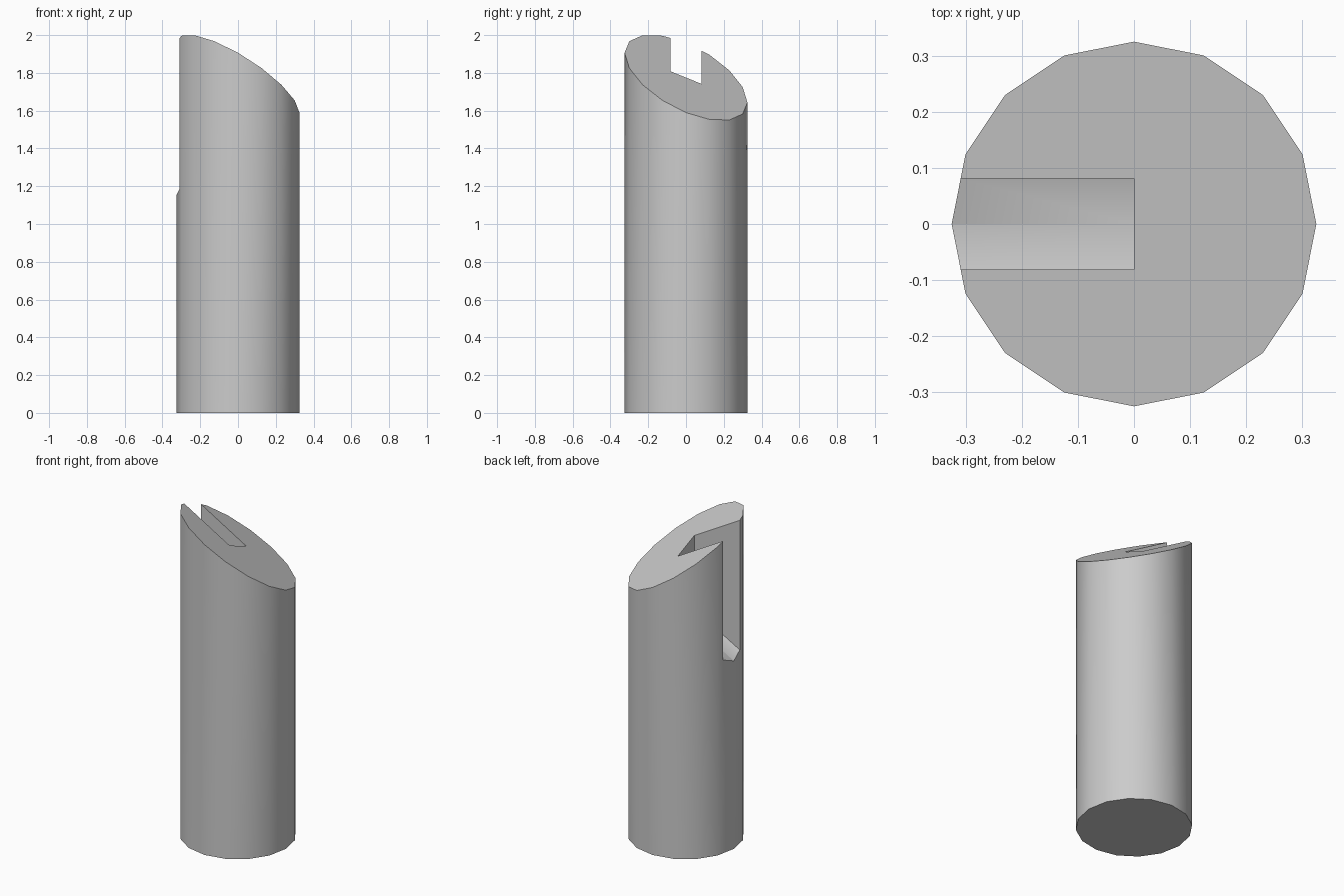
import bpy, bmesh, math
from mathutils import Vector

old = bpy.data.objects.get("Cube")
if old:
    bpy.data.objects.remove(old, do_unlink=True)

RADIUS = 0.325
SLOT_HALF = 0.081

grey = bpy.data.materials.new("plain grey")
grey.use_nodes = True
grey.diffuse_color = (0.6, 0.6, 0.6, 1)
grey.node_tree.nodes["Principled BSDF"].inputs["Base Color"].default_value = (0.6, 0.6, 0.6, 1)


def make_object(name, bm):
    bmesh.ops.recalc_face_normals(bm, faces=bm.faces)
    mesh = bpy.data.meshes.new(name)
    bm.to_mesh(mesh)
    bm.free()
    mesh.materials.append(grey)
    obj = bpy.data.objects.new(name, mesh)
    bpy.context.collection.objects.link(obj)
    return obj


# Sixteen-sided pin, cut off by a slanted plane
bm = bmesh.new()
ring = [bm.verts.new((RADIUS * math.cos(i * math.tau / 16),
                      RADIUS * math.sin(i * math.tau / 16), 0)) for i in range(16)]
base = bm.faces.new(ring)
top = bmesh.ops.extrude_face_region(bm, geom=[base], use_keep_orig=True)["geom"]
bmesh.ops.translate(bm, vec=(0, 0, 2.5),
                    verts=[v for v in top if isinstance(v, bmesh.types.BMVert)])
bmesh.ops.recalc_face_normals(bm, faces=bm.faces)
cut = bmesh.ops.bisect_plane(bm, geom=bm.verts[:] + bm.edges[:] + bm.faces[:],
                             plane_co=(0, 0, 1.775), plane_no=Vector((0.57, 0.405, 1)),
                             clear_outer=True)
bmesh.ops.contextual_create(bm, geom=[e for e in cut["geom_cut"]
                                      if isinstance(e, bmesh.types.BMEdge)])
pin = make_object("slanted_pin", bm)

# Slot cutter with a shallow V floor that rises towards the middle
bm = bmesh.new()
ends = []
for x in (-0.5, 0):
    floor = 1.155 + 0.55 * (x + RADIUS)
    side = floor + 0.29 * SLOT_HALF
    ends.append([bm.verts.new((x, y, z)) for y, z in (
        (0, floor), (SLOT_HALF, side), (SLOT_HALF, 2.3), (-SLOT_HALF, 2.3), (-SLOT_HALF, side))])
for end in ends:
    bm.faces.new(end)
for i in range(5):
    j = (i + 1) % 5
    bm.faces.new((ends[0][i], ends[0][j], ends[1][j], ends[1][i]))
cutter = make_object("slot_cutter", bm)
cutter.hide_render = True

# Cut the slot, then smooth the round side
slot = pin.modifiers.new("slot", "BOOLEAN")
slot.operation = "DIFFERENCE"
slot.solver = "EXACT"
slot.object = cutter
bpy.ops.object.select_all(action="DESELECT")
pin.select_set(True)
bpy.context.view_layer.objects.active = pin
bpy.ops.object.modifier_apply(modifier=slot.name)
bpy.data.objects.remove(cutter, do_unlink=True)
bpy.ops.object.shade_smooth_by_angle(angle=math.radians(40))
